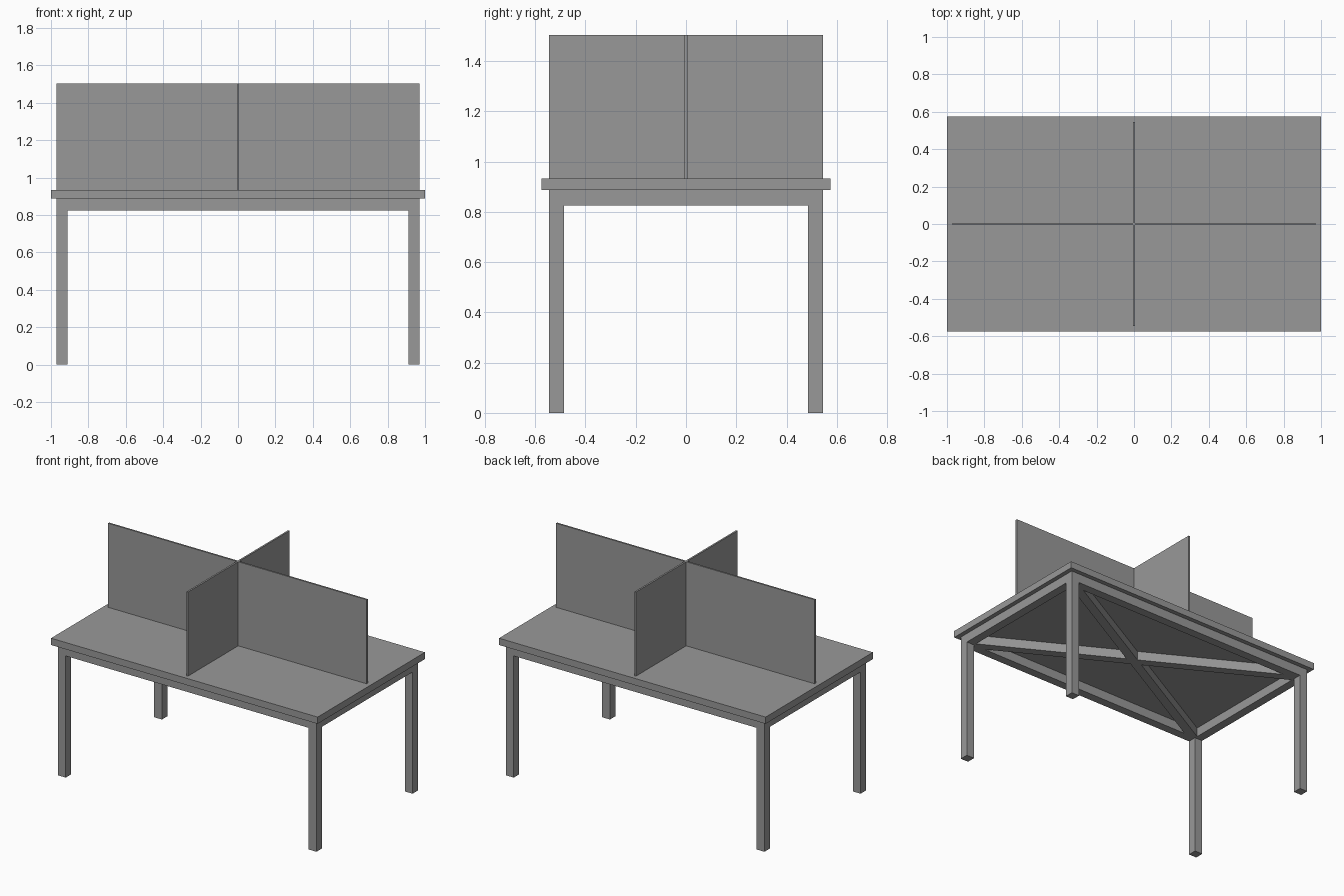
import bpy, math

if "Cube" in bpy.data.objects:
    bpy.data.objects.remove(bpy.data.objects["Cube"])

LEG = 0.059                    # square section of legs, rails and braces
OX, OY = 0.97, 0.545           # outer half extents of the frame
CX, CY = OX - LEG / 2, OY - LEG / 2
RAIL_Z, TOP_Z0, TOP_Z1, PANEL_Z = 0.825, 0.887, 0.933, 1.503
THICK = 0.012                  # divider thickness

# Dark grey finish shared by all parts
grey = bpy.data.materials.new("dark_grey")
grey.diffuse_color = (0.318, 0.318, 0.318, 1)
grey.use_nodes = True
grey.node_tree.nodes["Principled BSDF"].inputs["Base Color"].default_value = grey.diffuse_color


def box(name, x, y, z0, z1, sx, sy, angle=0.0):
    bpy.ops.mesh.primitive_cube_add(size=1, location=(x, y, (z0 + z1) / 2))
    ob = bpy.context.object
    ob.name = name
    ob.scale = (sx, sy, z1 - z0)
    bpy.ops.object.transform_apply(location=False, rotation=False, scale=True)
    ob.rotation_euler.z = angle
    ob.data.materials.append(grey)
    return ob


# Table top
box("table_top", 0, 0, TOP_Z0, TOP_Z1, 2.0, 1.15)

# Legs
for sx, side in ((-1, "left"), (1, "right")):
    for sy, end in ((-1, "front"), (1, "back")):
        box(f"{end}_{side}_leg", sx * CX, sy * CY, 0, TOP_Z0, LEG, LEG)

# Rails between the legs
for s, end, side in ((-1, "front", "left"), (1, "back", "right")):
    box(f"{end}_rail", 0, s * CY, RAIL_Z, TOP_Z0, 2 * (OX - LEG), LEG)
    box(f"{side}_rail", s * CX, 0, RAIL_Z, TOP_Z0, LEG, 2 * (OY - LEG))

# Diagonal braces crossing under the top
diagonal = 2 * math.hypot(CX, CY)
for s, name in ((1, "rising_brace"), (-1, "falling_brace")):
    box(name, 0, 0, RAIL_Z, TOP_Z0, diagonal, LEG, s * math.atan2(CY, CX))

# Long divider and the two cross dividers
box("long_divider", 0, 0, TOP_Z1, PANEL_Z, 2 * OX, THICK)
length = OY - THICK / 2
for s, end in ((-1, "front"), (1, "back")):
    box(f"{end}_divider", 0, s * (OY + THICK / 2) / 2, TOP_Z1, PANEL_Z, THICK, length)
